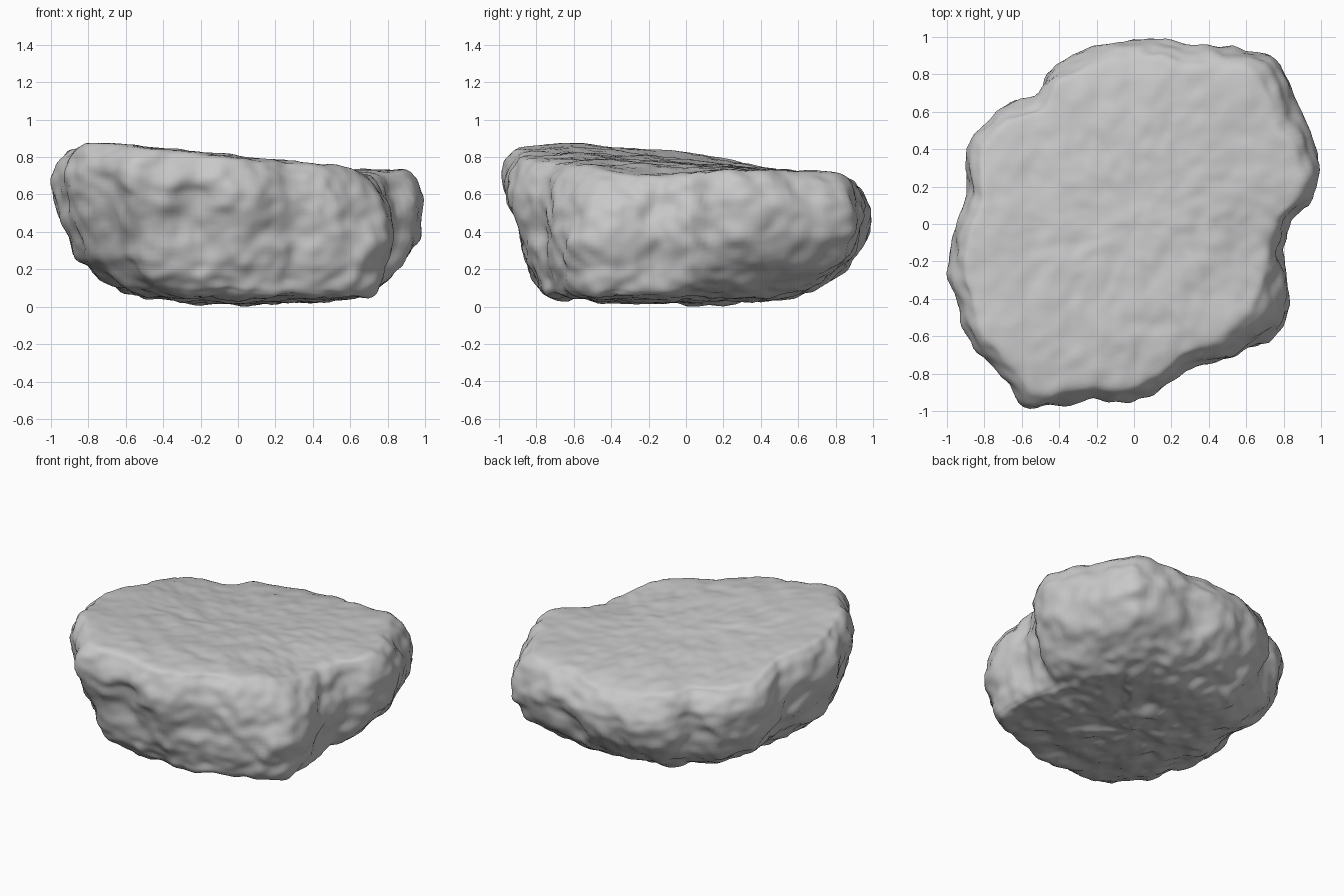
import bpy, bmesh, math
from mathutils import Vector, noise

cube = bpy.data.objects.get("Cube")
if cube:
    bpy.data.objects.remove(cube, do_unlink=True)

SECTORS = 220

# Widest outline of the boulder, seen from above
RIM = [(.98, .25), (.98, .43), (.89, .6), (.85, .75), (.76, .92), (.5, .94), (.28, .93),
       (.15, .98), (-.1, .97), (-.28, .92), (-.44, .82), (-.53, .68), (-.75, .6),
       (-.89, .42), (-.88, .15), (-.95, 0), (-1, -.3), (-.93, -.48), (-.86, -.68),
       (-.7, -.83), (-.6, -1), (-.25, -.94), (-.05, -.96), (.13, -.9), (.3, -.77),
       (.55, -.7), (.81, -.57), (.84, -.45), (.78, -.15), (.83, .05), (.96, .12)]
# Smaller outline of the underside
BASE = [(.7, -.5), (.64, 0), (.52, .42), (.36, .56), (0, .58), (-.33, .42), (-.48, 0),
        (-.5, -.4), (-.38, -.68), (0, -.75), (.4, -.66)]
# Side profile: share of full height, blend from base (0) to rim (1) to shoulder (2)
PROFILE = [(.07, 0), (.11, .25), (.19, .5), (.3, .73), (.5, .92), (.68, .99),
           (.8, 1), (.92, 1.4), (1, 2)]


def polar(points):
    """Return a function giving the outline radius at an angle."""
    ring = sorted((math.atan2(y, x) % math.tau, math.hypot(x, y)) for x, y in points)
    ring = ([(ring[-1][0] - math.tau, ring[-1][1])] + ring
            + [(ring[0][0] + math.tau, ring[0][1])])

    def radius(angle):
        for (a, r), (b, s) in zip(ring, ring[1:]):
            if a <= angle <= b:
                return r + (s - r) * (angle - a) / (b - a)
        return ring[0][1]
    return radius


def bump(angle, centre, width):
    """Smooth bell around one compass direction."""
    d = (angle - math.radians(centre) + math.pi) % math.tau - math.pi
    return math.exp(-(d / math.radians(width)) ** 2)


def mound(x, y, cx, cy):
    """Smooth round bell around one spot of the top."""
    return math.exp(-((x - cx) ** 2 + (y - cy) ** 2) / .09)


def top_height(x, y):
    """Upper face: tilted at the front, level at the back, drooping at both ends."""
    droop = .25 * max(0, -y - .45) ** 2 + .3 * max(0, y - .6) ** 2
    return (.757 - .04 * x - .075 * y + .09 * x * y - droop
            - .045 * mound(x, y, .8, -.2) + .035 * mound(x, y, -.9, .1))


rim, base = polar(RIM), polar(BASE)


def chamfer(angle, share):
    """Cut the two right-hand corners back towards the top."""
    front = .14 * bump(angle, -36, 20) * max(0, share - .45) / .55
    back = .07 * bump(angle, 40, 18) * max(0, share - .55) / .45
    return 1 - front - back


def point(angle, radius, share):
    x, y = radius * math.cos(angle), radius * math.sin(angle)
    return Vector((x, y, share * top_height(x, y)))


def side_point(angle, share, blend):
    outer, inner = rim(angle), base(angle)
    if blend <= 1:
        r = inner + (outer - inner) * blend
    else:
        r = outer * (1 - .09 * (blend - 1))
    # Hollow below the front lip
    if share < .85:
        r -= .085 * bump(angle, 247, 30) * math.sin(math.pi * (share - .07) / .78)
    return point(angle, r * chamfer(angle, share), share)


# Rings from the rounded underside, up the sides, and in across the top
angles = [math.tau * i / SECTORS for i in range(SECTORS)]
rings = []
for k in range(1, 24):
    share = .015 + .055 * (k / 24) ** 2
    rings.append([point(a, base(a) * k / 24, share) for a in angles])
for (u, f), (v, g) in zip(PROFILE, PROFILE[1:]):
    for k in range(6):
        t = k / 6
        rings.append([side_point(a, u + (v - u) * t, f + (g - f) * t) for a in angles])
for k in range(32, 0, -1):
    rings.append([point(a, rim(a) * .91 * chamfer(a, 1) * k / 32, 1) for a in angles])

bm = bmesh.new()
loops = [[bm.verts.new(p) for p in ring] for ring in rings]
bottom = bm.verts.new((0, 0, rings[0][0].z))
top = bm.verts.new((0, 0, top_height(0, 0)))
for i in range(SECTORS):
    j = (i + 1) % SECTORS
    bm.faces.new((bottom, loops[0][j], loops[0][i]))
    bm.faces.new((top, loops[-1][i], loops[-1][j]))
    for low, high in zip(loops, loops[1:]):
        bm.faces.new((low[i], low[j], high[j], high[i]))
for _ in range(4):
    bmesh.ops.smooth_vert(bm, verts=bm.verts, factor=.5,
                          use_axis_x=True, use_axis_y=True, use_axis_z=True)
bm.normal_update()

# Weathered surface: rough sides, lumpy underside, quieter top
moves = []
for v in bm.verts:
    n, p = v.normal, v.co
    rough = 1 - max(n.z, 0) ** 2
    broad = noise.noise(p * 2.7 + Vector((3, 1, 7)))
    medium = noise.noise(p * 6.5)
    crease = .3 - abs(noise.noise(p * 4.5 + Vector((9, 4, 2))))
    fine = noise.noise(p * 14)
    moves.append(n * (broad * (.006 + .01 * rough) + medium * (.01 + .014 * rough)
                      + crease * .025 * rough + fine * (.007 + .006 * rough)))
for v, move in zip(bm.verts, moves):
    v.co += move

# Rest the stone on the ground
lowest = min(v.co.z for v in bm.verts)
bmesh.ops.translate(bm, verts=bm.verts, vec=(0, 0, -lowest))

mesh = bpy.data.meshes.new("boulder")
bm.to_mesh(mesh)
bm.free()
boulder = bpy.data.objects.new("boulder", mesh)
bpy.context.collection.objects.link(boulder)

# Plain grey stone
stone = bpy.data.materials.new("grey stone")
stone.use_nodes = True
colour = (.58, .58, .58, 1)
stone.diffuse_color = colour
shader = stone.node_tree.nodes["Principled BSDF"]
shader.inputs["Base Color"].default_value = colour
shader.inputs["Roughness"].default_value = .9
mesh.materials.append(stone)
for face in mesh.polygons:
    face.use_smooth = True
